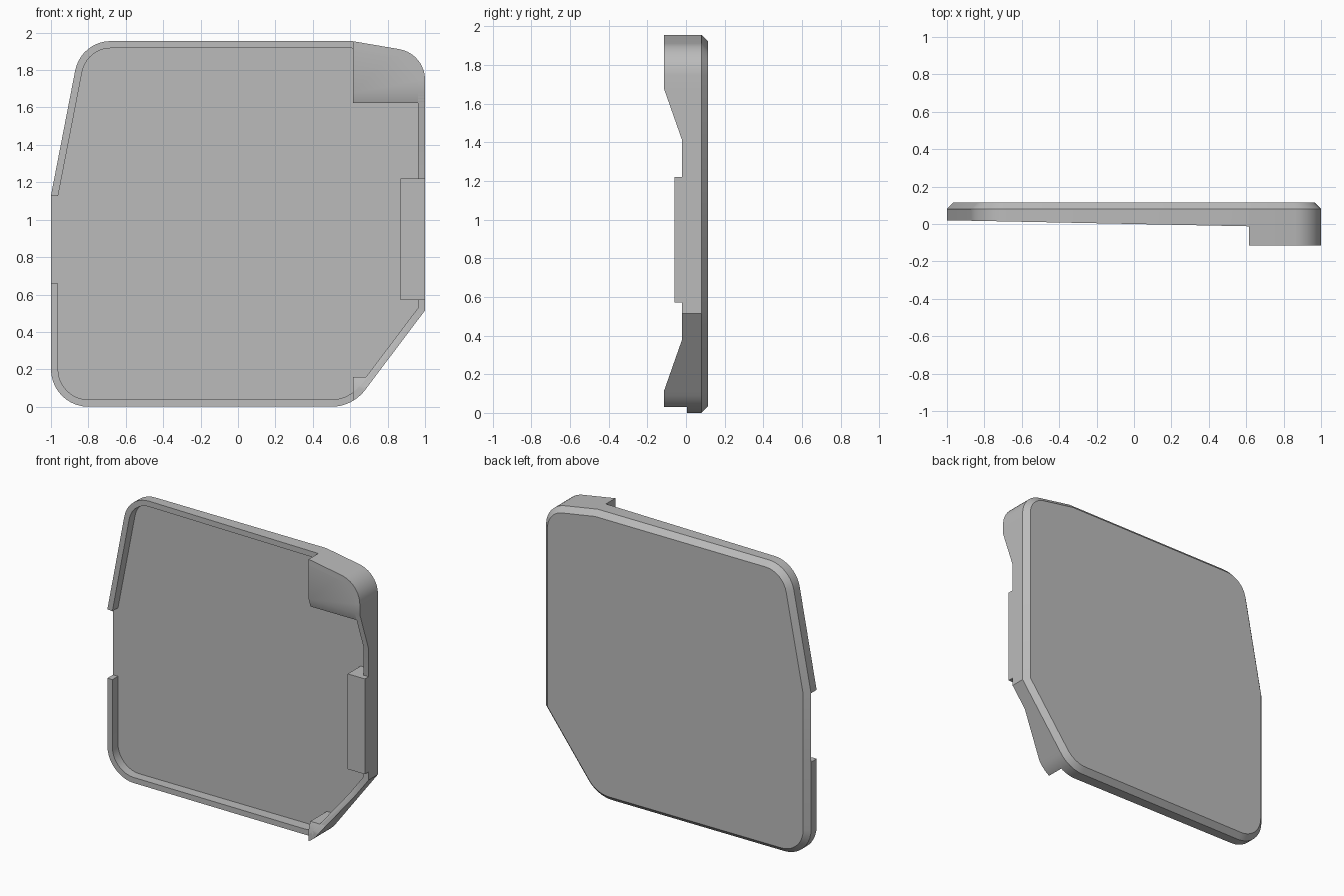
import bpy, bmesh
from math import tan
from mathutils import Vector
from mathutils.geometry import interpolate_bezier

cube = bpy.data.objects.get("Cube")
if cube:
    bpy.data.objects.remove(cube, do_unlink=True)

FLOOR, BACK = 0.08, 0.115      # depth of tray floor and of back face
TAB_X = 0.614                  # the deep part of the rim starts here

grey = bpy.data.materials.new("plain_grey")
grey.use_nodes = True
colour = (0.5, 0.5, 0.5, 1)
grey.diffuse_color = colour
grey.node_tree.nodes["Principled BSDF"].inputs["Base Color"].default_value = colour

# Outline corners: x, z, length trimmed by the rounding
CORNERS = [(-1, 0.66, 0), (-1, 0, 0.2), (0.612, 0, 0.112), (1, 0.515, 0),
           (1, 1.888, 0.14), (0.61, 1.955, 0), (-0.84, 1.955, 0.16), (-1, 1.13, 0)]


def rounded(corners):
    points = []
    for i, (x, z, trim) in enumerate(corners):
        p = Vector((x, z))
        if not trim:
            points.append(p)
            continue
        to_prev = (Vector(corners[i - 1][:2]) - p).normalized()
        to_next = (Vector(corners[(i + 1) % len(corners)][:2]) - p).normalized()
        turn = (-to_prev).angle(to_next)
        k = 1 - 4 / 3 * tan(turn / 4) / tan(turn / 2)
        arc = interpolate_bezier(*[(p + d * trim * f).to_3d() for d, f in
                                   ((to_prev, 1), (to_prev, k), (to_next, k), (to_next, 1))], 11)
        points += [q.to_2d() for q in arc]
    return points


def inset(points, dist):
    result = []
    for i, p in enumerate(points):
        a = (p - points[i - 1]).normalized()
        b = (points[(i + 1) % len(points)] - p).normalized()
        na, nb = Vector((-a.y, a.x)), Vector((-b.y, b.x))
        result.append(p + (na + nb) * dist / (1 + na.dot(nb)))
    return result


def finish(bm, name):
    bmesh.ops.recalc_face_normals(bm, faces=bm.faces[:])
    mesh = bpy.data.meshes.new(name)
    bm.to_mesh(mesh)
    bm.free()
    mesh.materials.append(grey)
    obj = bpy.data.objects.new(name, mesh)
    bpy.context.collection.objects.link(obj)
    bpy.ops.object.select_all(action='DESELECT')
    obj.select_set(True)
    bpy.context.view_layer.objects.active = obj
    bpy.ops.object.shade_smooth_by_angle()


def relief(name, polygons, front, clips, splits=()):
    """Raise clipped polygons from the floor towards the front; clips are (axis, sign, value)."""
    bm = bmesh.new()
    for poly in polygons:
        bm.faces.new([bm.verts.new((p.x, FLOOR, p.y)) for p in poly])
    bmesh.ops.remove_doubles(bm, verts=bm.verts[:], dist=1e-5)
    cuts = [(axis, sign, value, True) for axis, sign, value in clips]
    cuts += [("z", 1, value, False) for value in splits]
    for axis, sign, value, clear in cuts:
        direction = Vector((1, 0, 0)) if axis == "x" else Vector((0, 0, 1))
        bmesh.ops.bisect_plane(bm, geom=bm.verts[:] + bm.edges[:] + bm.faces[:],
                               plane_co=direction * value, plane_no=-direction * sign,
                               clear_outer=clear)
    raised = bmesh.ops.extrude_face_region(bm, geom=bm.faces[:])["geom"]
    for v in raised:
        if isinstance(v, bmesh.types.BMVert):
            v.co.y = front(v.co.x, v.co.z)
    finish(bm, name)


def shallow(x, z):
    return max(-0.02 * x, 0.005) if z < 0.3 else -0.02 * x


def deep(x, z):
    high = (z - 1.41) / 0.27
    low = (0.38 - z) / 0.27
    return -0.02 - 0.095 * min(1, max(0, high, low))


outer = rounded(CORNERS)
count = len(outer)

# Back panel with chamfered edge
bm = bmesh.new()
rim = [bm.verts.new((p.x, FLOOR, p.y)) for p in outer]
back = [bm.verts.new((p.x, BACK, p.y)) for p in inset(outer, 0.035)]
bm.faces.new(rim)
bm.faces.new(back)
for i in range(count):
    j = (i + 1) % count
    bm.faces.new((rim[i], rim[j], back[j], back[i]))
finish(bm, "back_panel")

# Edge walls, open at the gap on one side
inner = inset(outer, 0.038)
strip = [(outer[i], outer[i + 1], inner[i + 1], inner[i]) for i in range(count - 1)]
STEPS = (0.11, 0.38, 1.41, 1.68)
relief("low_edge_wall", strip, shallow, [("x", -1, TAB_X)])
relief("deep_edge_wall", strip, deep, [("x", 1, TAB_X)], STEPS)

# Solid corner blocks and side block
relief("upper_corner_block", [outer], deep, [("x", 1, TAB_X), ("z", 1, 1.625)], STEPS)
relief("lower_corner_block", [outer], deep, [("x", 1, TAB_X), ("z", -1, 0.16)], STEPS)
relief("side_block", [outer], lambda x, z: -0.06,
       [("x", 1, 0.87), ("z", 1, 0.57), ("z", -1, 1.22)])
